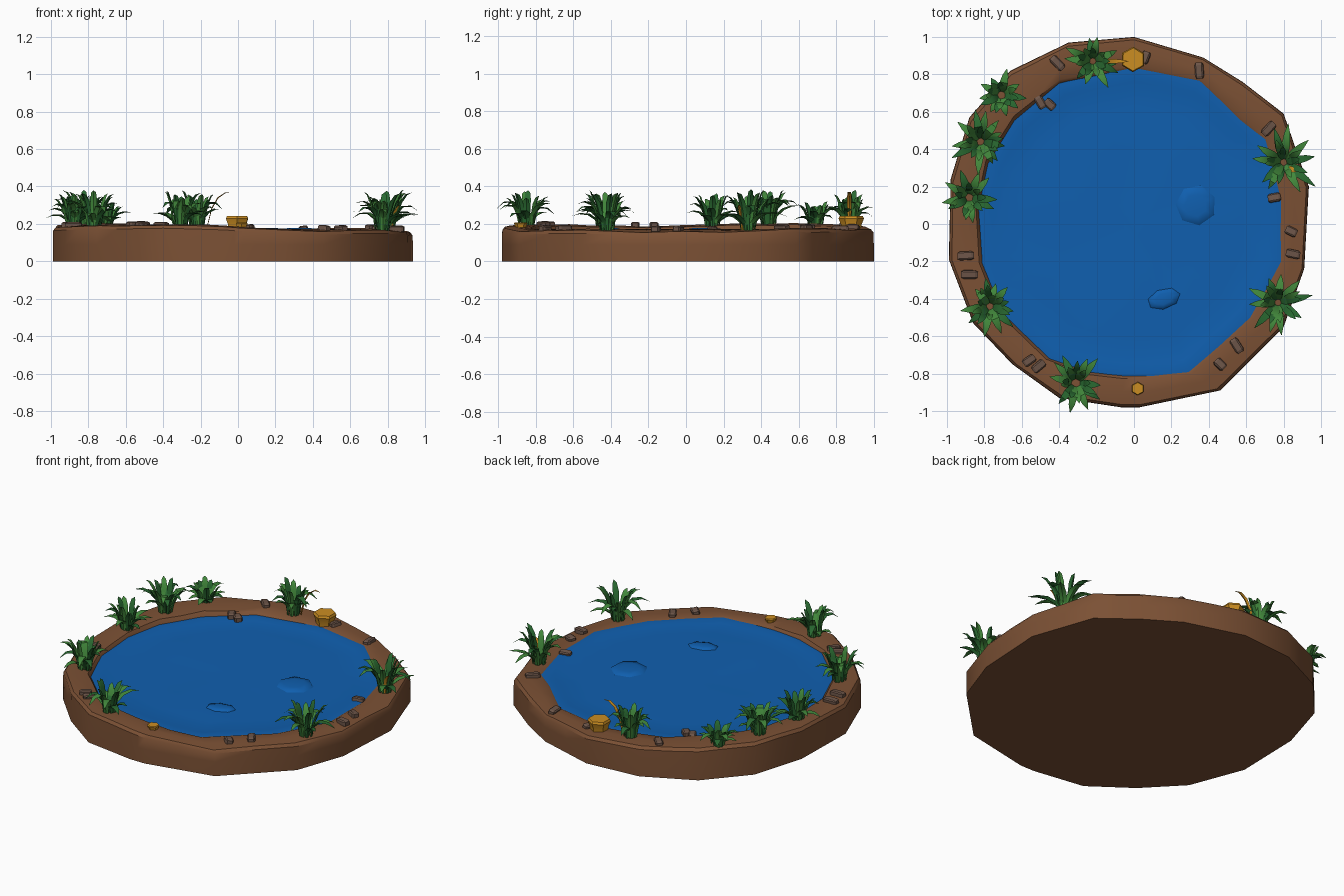
import bpy, bmesh, math, random
from mathutils import Vector, Matrix, noise

if "Cube" in bpy.data.objects:
    bpy.data.objects.remove(bpy.data.objects["Cube"])

random.seed(4)

def mat(name, rgb):
    m = bpy.data.materials.new(name)
    m.diffuse_color = (*rgb, 1)
    m.use_nodes = True
    m.node_tree.nodes["Principled BSDF"].inputs["Base Color"].default_value = m.diffuse_color
    return m

EARTH = mat("earth brown", (0.2, 0.082, 0.035))
WATER = mat("water blue", (0.005, 0.115, 0.43))
LEAF = mat("leaf green", (0.055, 0.25, 0.045))
DARK = mat("deep leaf green", (0.022, 0.14, 0.03))
GOLD = mat("golden orange", (0.6, 0.27, 0.016))
STONE = mat("stone grey brown", (0.15, 0.09, 0.065))

def finish(name, bm, mats, angle=None):
    bmesh.ops.recalc_face_normals(bm, faces=bm.faces[:])
    me = bpy.data.meshes.new(name)
    bm.to_mesh(me)
    bm.free()
    ob = bpy.data.objects.new(name, me)
    bpy.context.collection.objects.link(ob)
    for m in mats:
        me.materials.append(m)
    if angle:
        bpy.ops.object.select_all(action='DESELECT')
        ob.select_set(True)
        bpy.context.view_layer.objects.active = ob
        bpy.ops.object.shade_smooth_by_angle(angle=math.radians(angle))
    return ob

def loft(bm, rings, mi=0, close_start=True, close_end=True):
    vs = [[bm.verts.new(p) for p in r] for r in rings]
    n = len(vs[0])
    for a, b in zip(vs, vs[1:]):
        for i in range(n):
            j = (i + 1) % n
            bm.faces.new((a[i], a[j], b[j], b[i])).material_index = mi
    if close_start:
        bm.faces.new(vs[0][::-1]).material_index = mi
    if close_end:
        bm.faces.new(vs[-1]).material_index = mi

# outer and inner outlines of the bank, and the height of its rim
OUT = [(0, 1), (-.35, .97), (-.66, .82), (-.88, .57), (-.98, .24), (-.99, -.19),
       (-.86, -.53), (-.65, -.75), (-.40, -.93), (-.07, -.98), (.03, -.98), (.46, -.89),
       (.80, -.55), (.91, -.24), (.935, .2), (.80, .59), (.58, .76), (.37, .89)]
INN = [(0, .83), (-.40, .75), (-.64, .55), (-.78, .32), (-.83, .08), (-.81, -.21),
       (-.70, -.48), (-.45, -.72), (-.24, -.79), (-.05, -.81), (.1, -.81), (.29, -.79),
       (.62, -.5), (.78, -.2), (.78, .13), (.70, .45), (.57, .55), (.35, .76)]
RIM = [.175, .19, .2, .2, .195, .185, .19, .195, .195, .19, .18, .165,
       .17, .16, .16, .175, .175, .17]

# earth bank: vertical wall, rounded crest, inner slope below the water
def bank_ring(t, zfun):
    """t = 0 outer outline, 1 inner outline; each span is split once"""
    pts = []
    n = len(OUT)
    for i in range(n):
        for f in (0, .5):
            j = (i + 1) % n
            o = Vector(OUT[i]).lerp(Vector(OUT[j]), f)
            q = Vector(INN[i]).lerp(Vector(INN[j]), f)
            p = o.lerp(q, t)
            h = RIM[i] * (1 - f) + RIM[j] * f
            h += .006 * noise.noise((p.x * 6, p.y * 6, 1))
            pts.append((p.x, p.y, zfun(h)))
    return pts

bm = bmesh.new()
loft(bm, [bank_ring(0, lambda h: 0), bank_ring(0, lambda h: .09),
          bank_ring(.01, lambda h: h - .02), bank_ring(.09, lambda h: h - .003),
          bank_ring(.5, lambda h: h + .003), bank_ring(.9, lambda h: max(h - .006, .172)),
          bank_ring(1.0, lambda h: .165), bank_ring(1.12, lambda h: .11)])
finish("earth_bank", bm, [EARTH], 35)

# water sheet with faint waves and a raised edge lip
bm = bmesh.new()
rings = []
for s, dz in ((1.02, 0), (.96, .004), (.92, -.002), (.75, 0), (.5, 0), (.25, 0), (.08, 0)):
    rings.append([(x * s, y * s, .166 + dz + .004 * noise.noise((x * s * 3, y * s * 3, 0)))
                  for x, y, _ in bank_ring(1, lambda h: h)])
loft(bm, rings, close_start=False)
finish("water", bm, [WATER], 60)

# low swells on the water
def swell(name, x, y, rx, ry, rot):
    bm = bmesh.new()
    prof = ((1, .155), (.85, .172), (.5, .178))
    loft(bm, [[(x + s * (rx * math.cos(a) * math.cos(rot) - ry * math.sin(a) * math.sin(rot)),
                y + s * (rx * math.cos(a) * math.sin(rot) + ry * math.sin(a) * math.cos(rot)), z)
               for a in [k * math.tau / 7 for k in range(7)]] for s, z in prof])
    finish(name, bm, [WATER], 60)

swell("swell_right", .33, .1, .12, .12, .4)
swell("swell_front", .16, -.4, .1, .06, .3)

# one curved leaf: tapered triangular section swept along an arc
def blade(bm, base, ang, reach, height, width, mi, droop=.0):
    d = Vector((math.cos(ang), math.sin(ang), 0))
    side = Vector((-d.y, d.x, 0))
    rings = []
    for t, w in ((0, .55), (.3, .9), (.55, 1), (.8, .7), (1, .06)):
        c = Vector(base) + d * (.015 + reach * t ** 1.5)
        c.z += height * (math.sin(t * (math.pi / 2 + droop)))
        keel = (d * .6 + Vector((0, 0, -.6))) * width * .3 * w
        rings.append([c - side * width * w / 2, c + side * width * w / 2, c + keel])
    loft(bm, rings, mi)

# grass clumps round the bank: x, y, base z, height, spread
CLUMPS = [(-.22, .87, .18, .20, .14), (-.71, .69, .19, .13, .12), (-.82, .44, .19, .20, .15),
          (-.88, .14, .185, .18, .13), (-.77, -.44, .18, .20, .14), (-.31, -.85, .18, .20, .15),
          (.77, -.42, .165, .21, .16), (.80, .33, .165, .22, .18)]
for k, (x, y, z, h, r) in enumerate(CLUMPS):
    bm = bmesh.new()
    for i in range(10):     # outer, spreading leaves
        a = i * math.tau / 10 + random.uniform(-.25, .25)
        blade(bm, (x, y, z), a, r * random.uniform(.75, 1.1), h * random.uniform(.35, .75),
              .045, int(i % 3 == 0), random.uniform(.2, .9))
    for i in range(9):      # inner, upright leaves
        a = i * math.tau / 9 + random.uniform(-.3, .3)
        blade(bm, (x + .02 * math.cos(a), y + .02 * math.sin(a), z), a,
              r * random.uniform(.25, .6), h * random.uniform(.75, 1), .036, int(i % 2 == 0))
    finish("grass_clump_%d" % (k + 1), bm, [LEAF, DARK], 40)

# golden fronds in the back and right clumps
bm = bmesh.new()
blade(bm, (-.18, .87, .19), 0, .135, .18, .025, 0, .25)
finish("golden_frond_back", bm, [GOLD], 40)
bm = bmesh.new()
blade(bm, (.81, .31, .17), -.5, .05, .13, .03, 0)
finish("golden_frond_right", bm, [GOLD], 40)

# golden caps: flared, flat-topped lumps
def cap(name, x, y, z, r, h):
    bm = bmesh.new()
    loft(bm, [[(x + s * r * math.cos(a), y + s * r * math.sin(a), z + t * h)
               for a in [k * math.tau / 6 + .5 for k in range(6)]]
              for s, t in ((.75, -.2), (.8, .3), (1, .8), (.9, 1))])
    finish(name, bm, [GOLD], 35)

cap("golden_cap_back", -.005, .88, .175, .068, .067)
cap("golden_cap_front", .02, -.88, .175, .036, .033)

# stones: small bevelled blocks lying on the rim
STONES = [(.35, .82, .172), (.72, .51, .178), (.84, -.04, .172), (.85, -.16, .172),
          (.55, -.65, .174), (.46, -.75, .174), (-.51, -.76, .195), (-.56, -.73, .195),
          (-.9, -.17, .192), (-.88, -.27, .192), (.06, .89, .178), (-.41, .86, .192),
          (.75, .14, .17), (-.45, .64, .178), (-.5, .65, .18)]
for k, (x, y, z) in enumerate(STONES):
    bm = bmesh.new()
    bmesh.ops.create_cube(bm, size=1)
    bmesh.ops.bevel(bm, geom=bm.edges[:], offset=.16, segments=1, affect='EDGES')
    turn = math.atan2(y, x) + random.uniform(-.5, .5)
    bm.transform(Matrix.Translation((x, y, z)) @ Matrix.Rotation(turn, 4, 'Z')
                 @ Matrix.Rotation(random.uniform(-.2, .2), 4, 'X')
                 @ Matrix.Diagonal((random.uniform(.06, .09), .045, .036, 1)))
    finish("stone_%d" % (k + 1), bm, [STONE])
